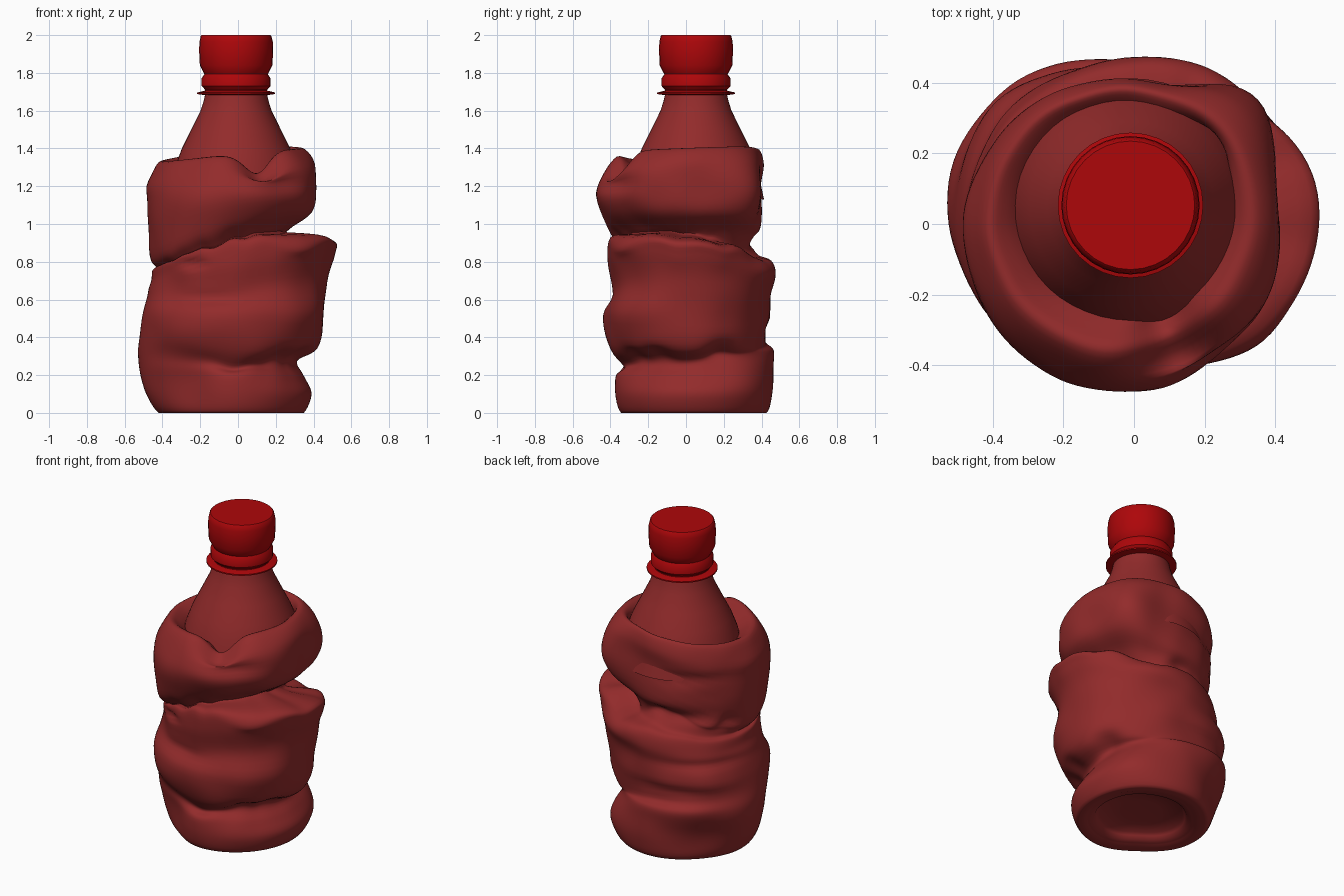
import bpy, bmesh, math
from mathutils import Vector, noise

if "Cube" in bpy.data.objects:
    bpy.data.objects.remove(bpy.data.objects["Cube"])


def material(name, rgb):
    m = bpy.data.materials.new(name)
    m.diffuse_color = (*rgb, 1)
    m.use_nodes = True
    m.node_tree.nodes["Principled BSDF"].inputs["Base Color"].default_value = m.diffuse_color
    return m


RED = material("bright_red", (0.42, 0.002, 0.003))
DARK = material("dull_red", (0.29, 0.024, 0.024))
NECK = Vector((-0.01, 0.053, 0))


def loft(name, rings, mat, angle, cap_start=True, cap_end=True):
    """Skin a list of equal-length closed rings."""
    bm = bmesh.new()
    rows = [[bm.verts.new(p) for p in ring] for ring in rings]
    n = len(rows[0])
    for a, b in zip(rows, rows[1:]):
        for i in range(n):
            j = (i + 1) % n
            bm.faces.new((a[i], a[j], b[j], b[i]))
    if cap_start:
        bm.faces.new(rows[0][::-1])
    if cap_end:
        bm.faces.new(rows[-1])
    bmesh.ops.recalc_face_normals(bm, faces=bm.faces)
    me = bpy.data.meshes.new(name)
    bm.to_mesh(me)
    bm.free()
    ob = bpy.data.objects.new(name, me)
    bpy.context.collection.objects.link(ob)
    me.materials.append(mat)
    bpy.ops.object.select_all(action='DESELECT')
    ob.select_set(True)
    bpy.context.view_layer.objects.active = ob
    bpy.ops.object.shade_smooth_by_angle(angle=math.radians(angle))
    return ob


def lathe(name, profile, mat, n=32, cap_start=True, cap_end=True):
    rings = [[NECK + Vector((r * math.cos(2 * math.pi * i / n),
                             r * math.sin(2 * math.pi * i / n), z)) for i in range(n)]
             for r, z in profile]
    return loft(name, rings, mat, 35, cap_start, cap_end)


# Cap, tamper ring, neck flange and shoulder
lathe("cap", [(.165, 1.79), (.172, 1.80), (.192, 1.84), (.196, 1.92), (.194, 1.965),
              (.187, 1.995), (.182, 2.0)], RED)
lathe("tamper_ring", [(.163, 1.69), (.165, 1.712), (.182, 1.73), (.182, 1.772),
                      (.165, 1.797)], RED)
lathe("neck_flange", [(.165, 1.682), (.206, 1.688), (.206, 1.696), (.165, 1.706)], RED)
lathe("shoulder", [(.36, 1.13), (.345, 1.2), (.325, 1.3), (.287, 1.4), (.237, 1.5),
                   (.188, 1.6), (.172, 1.65), (.163, 1.69)], DARK, 48, False, False)

# Crushed body: matching (radius, height) profiles on four sides
right = [(.28, .01), (.345, 0), (.385, .1), (.345, .19), (.31, .27), (.42, .34),
         (.45, .5), (.475, .7), (.515, .85), (.50, .92), (.26, .945), (.27, .975),
         (.385, 1.06), (.41, 1.18), (.405, 1.32), (.34, 1.40), (.28, 1.37), (.25, 1.28)]
back = [(.34, .01), (.425, 0), (.455, .1), (.46, .25), (.455, .33), (.42, .37),
        (.44, .5), (.445, .62), (.47, .72), (.45, .82), (.375, .86), (.36, .95),
        (.395, 1.02), (.395, 1.2), (.41, 1.32), (.385, 1.395), (.345, 1.37), (.29, 1.28)]
left = [(.34, .01), (.42, 0), (.49, .1), (.525, .22), (.53, .32), (.515, .42),
        (.505, .53), (.48, .63), (.455, .7), (.45, .755), (.425, .765), (.435, .775),
        (.465, .83), (.475, 1.05), (.47, 1.2), (.42, 1.325), (.36, 1.31), (.29, 1.24)]
front = [(.27, .01), (.345, 0), (.38, .1), (.375, .21), (.345, .265), (.405, .34),
         (.44, .52), (.39, .65), (.415, .8), (.405, .91), (.335, .925), (.345, .945),
         (.42, 1.02), (.475, 1.15), (.45, 1.26), (.36, 1.37), (.29, 1.33), (.22, 1.25)]

# Local folds: angle, height, angular width, vertical width, radius change, height change
folds = [(-72, 1.36, 17, .09, -.01, -.12), (-60, 1.22, 22, .05, -.035, 0),
         (-95, .27, 14, .05, -.02, -.03), (-25, .30, 14, .05, -.015, .03),
         (28, .32, 12, .05, -.035, .02), (-50, .29, 13, .05, -.01, .03),
         (-110, .60, 25, .035, -.02, 0), (-40, .52, 22, .1, .03, 0),
         (-45, .90, 14, .05, .02, -.03), (140, .62, 30, .03, -.015, 0),
         (115, .45, 30, .03, -.015, 0), (125, 1.15, 25, .03, -.02, 0),
         (130, .90, 28, .04, -.035, 0), (-125, .79, 10, .02, -.025, 0),
         (180, 1.20, 25, .05, .012, 0), (46, 1.18, 22, .18, .11, 0),
         (48, .87, 22, .09, -.045, 0), (-135, .17, 28, .18, -.085, 0),
         (135, .52, 25, .15, .04, 0), (135, .15, 25, .14, -.045, 0),
         (48, .15, 25, .12, .03, 0), (100, .93, 14, .03, -.03, 0),
         (158, .84, 10, .03, -.03, .02), (68, .93, 28, .13, 0, -.06),
         (-130, .58, 20, .12, -.015, 0)]


def around(e, n, w, s, t):
    """Smooth blend of four side values around the bottle."""
    return ((e + n + w + s) / 4 + (e - w) / 2 * math.cos(t) + (n - s) / 2 * math.sin(t)
            + (e + w - n - s) / 4 * math.cos(2 * t))


def spline(p, steps=5):
    """Catmull-Rom curve through the profile points."""
    p = [Vector(q) for q in p]
    out = []
    for i in range(len(p) - 1):
        a, b, c, d = p[max(i - 1, 0)], p[i], p[i + 1], p[min(i + 2, len(p) - 1)]
        for k in range(steps):
            u = k / steps
            out.append(.5 * (2 * b + (c - a) * u + (2 * a - 5 * b + 4 * c - d) * u * u
                             + (3 * b - a - 3 * c + d) * u ** 3))
    return out + [p[-1]]


N = 112
columns = []
for i in range(N):
    t = 2 * math.pi * i / N
    column = []
    prof = [[around(e[k], n[k], w[k], s[k], t) for k in (0, 1)]
            for e, n, w, s in zip(right, back, left, front)]
    for r, z in spline(prof):
        dr = dz = 0
        for a, fz, wa, wz, fr, fdz in folds:
            da = (math.degrees(t) - a + 180) % 360 - 180
            g = math.exp(-(da / wa) ** 2 - ((z - fz) / wz) ** 2)
            dr, dz = dr + fr * g, dz + fdz * g
        fade = min(1, max(0, z - .05) * 5)
        seam = math.exp(-((z - .87) / .09) ** 2)
        dr += .01 * fade * noise.noise((2.2 * math.cos(t), 2.2 * math.sin(t), 6 * z))
        dz += .03 * seam * noise.noise((4 * math.cos(t), 4 * math.sin(t), 3 * z))
        r, z = r + dr, max(0, z + dz)
        column.append(Vector((r * math.cos(t), r * math.sin(t), z)))
    columns.append(column)
rings = [list(r) for r in zip(*columns)]

# Recessed underside
mid = Vector((-.03, .035, 0))
base = rings[0]
for k, h in ((.9, .015), (.85, .035), (.8, .05), (.4, .06)):
    rings.insert(0, [mid + (Vector((p.x, p.y, 0)) - mid) * k + Vector((0, 0, h)) for p in base])
loft("crushed_body", rings, DARK, 60, cap_end=False)
